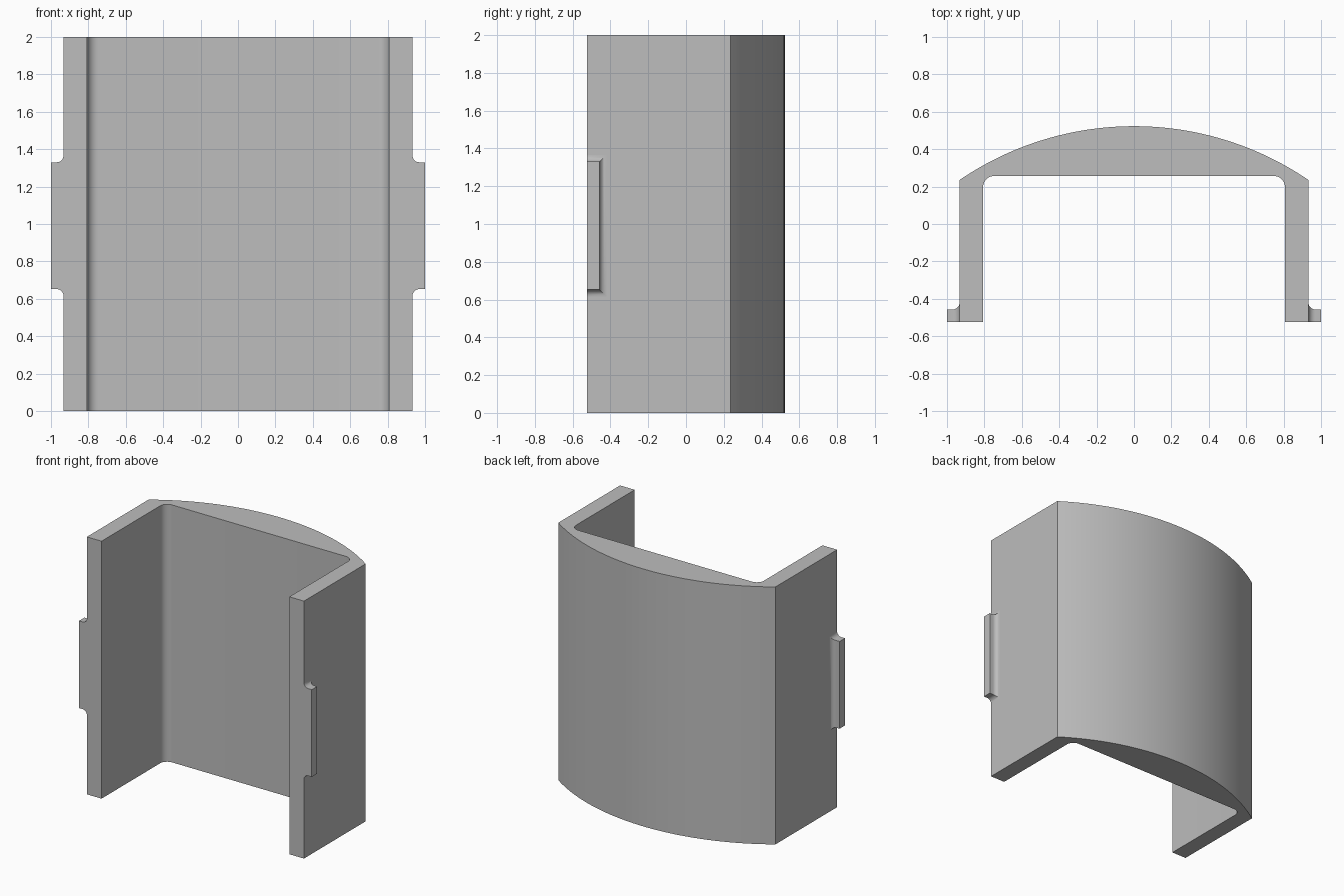
import bpy, bmesh
from math import pi, sin, cos, asin, sqrt, radians

cube = bpy.data.objects.get("Cube")
if cube:
    bpy.data.objects.remove(cube, do_unlink=True)

grey = bpy.data.materials.new("plain grey")
grey.use_nodes = True
colour = (0.51, 0.51, 0.51, 1)
grey.diffuse_color = colour
grey.node_tree.nodes["Principled BSDF"].inputs["Base Color"].default_value = colour

HEIGHT = 2.0
OUTER, INNER = 0.933, 0.807      # half widths of the channel
FRONT, BACK = -0.523, 0.523
EAVE, WEB = 0.235, 0.257         # outer corner and inner back wall in y
ROUND = 0.06                     # inner corner radius
FLARE = 0.036                    # fillet around the side tabs


def loft(name, loops):
    """Closed solid through matching loops of points, capped at both ends."""
    bm = bmesh.new()
    rings = [[bm.verts.new(p) for p in loop] for loop in loops]
    n = len(rings[0])
    for a, b in zip(rings, rings[1:]):
        for i in range(n):
            j = (i + 1) % n
            bm.faces.new((a[i], a[j], b[j], b[i]))
    bm.faces.new(rings[0])
    bm.faces.new(rings[-1])
    bmesh.ops.recalc_face_normals(bm, faces=bm.faces)
    mesh = bpy.data.meshes.new(name)
    bm.to_mesh(mesh)
    bm.free()
    mesh.materials.append(grey)
    obj = bpy.data.objects.new(name, mesh)
    bpy.context.collection.objects.link(obj)
    bpy.ops.object.select_all(action="DESELECT")
    obj.select_set(True)
    bpy.context.view_layer.objects.active = obj
    bpy.ops.object.shade_smooth_by_angle(angle=radians(30))
    return obj


# Channel body: bowed back, flat side walls, rounded inner corners
rise = BACK - EAVE
radius = (OUTER ** 2 + rise ** 2) / (2 * rise)
half = asin(OUTER / radius)
STEPS = 48
bow = []
for i in range(STEPS + 1):
    a = half - 2 * half * i / STEPS
    bow.append((radius * sin(a), BACK - radius + radius * cos(a)))
corner = []
for i in range(9):
    a = pi / 2 * i / 8
    corner.append((INNER - ROUND + ROUND * cos(a), WEB - ROUND + ROUND * sin(a)))
left_inner = [(-x, y) for x, y in reversed(corner)]
profile = ([(OUTER, FRONT)] + bow + [(-OUTER, FRONT), (-INNER, FRONT)]
           + left_inner[::-1] + corner[::-1] + [(INNER, FRONT)])
loft("channel_body", [[(x, y, z) for x, y in profile] for z in (0, HEIGHT)])

# Side tabs, flaring into the walls along top, bottom and back
TAB_BACK, TAB_LOW, TAB_HIGH = -0.457, 0.652, 1.33


def tab_loop(side, x, grow):
    y, low, high = TAB_BACK + grow, TAB_LOW - grow, TAB_HIGH + grow
    return [(side * x, FRONT, low), (side * x, y, low),
            (side * x, y, high), (side * x, FRONT, high)]


for side, name in ((1, "left_tab"), (-1, "right_tab")):
    loops = []
    for i in range(9):
        a = pi / 2 * i / 8
        loops.append(tab_loop(side, OUTER + FLARE * (1 - cos(a)),
                              FLARE * (1 - sin(a))))
    loops.append(tab_loop(side, 1.0, 0))
    loft(name, loops)
